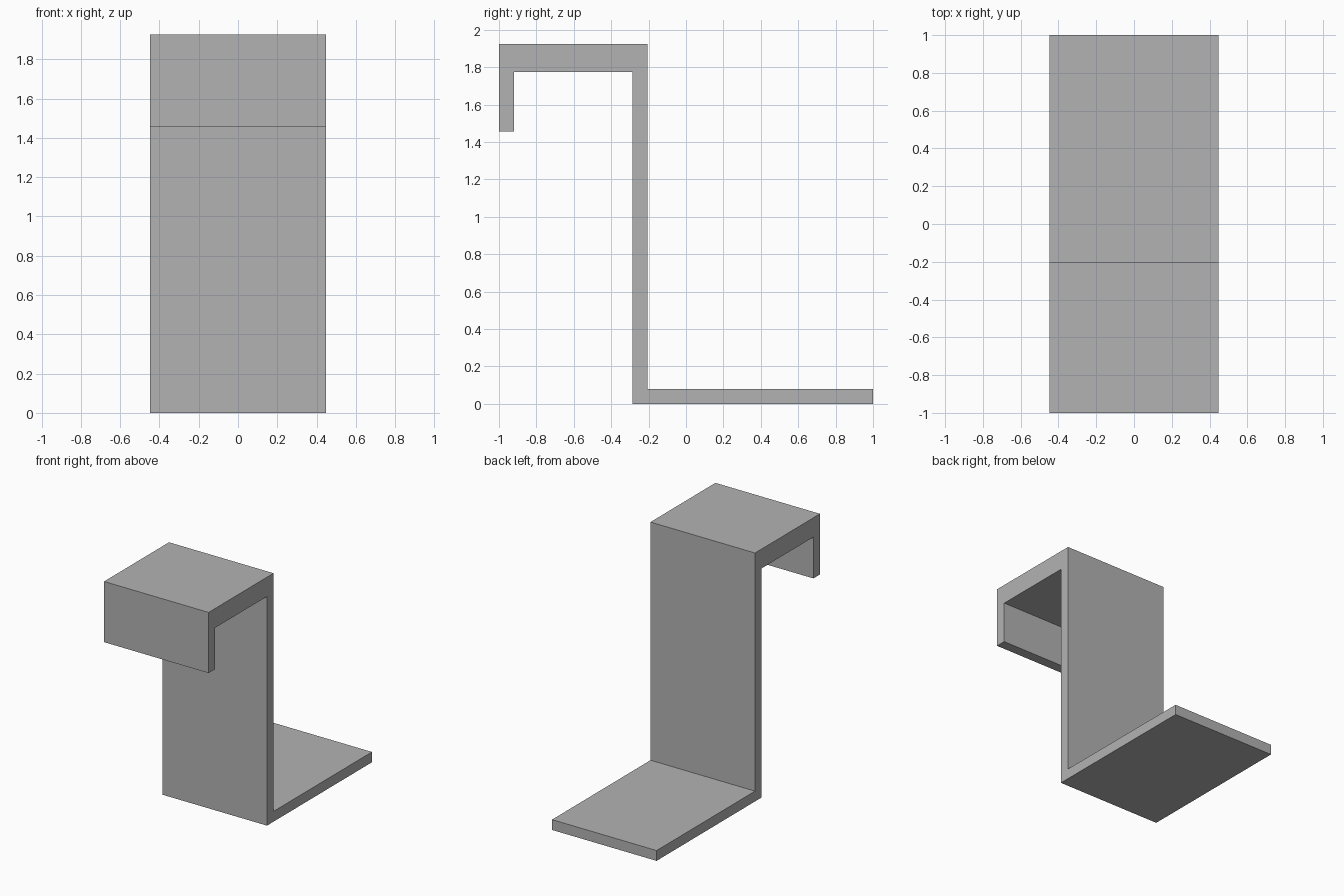
import bpy, bmesh

default = bpy.data.objects.get("Cube")
if default:
    bpy.data.objects.remove(default, do_unlink=True)

WIDTH = 0.896

# Single grey finish
grey = bpy.data.materials.new("plain grey")
grey.use_nodes = True
colour = (0.45, 0.45, 0.45, 1)
grey.diffuse_color = colour
grey.node_tree.nodes["Principled BSDF"].inputs["Base Color"].default_value = colour

# Side outline (y, z): base plate, upright, top shelf and hanging lip
outline = [
    (1, 0), (1, 0.08), (-0.205, 0.08), (-0.205, 1.925), (-1, 1.925),
    (-1, 1.455), (-0.92, 1.455), (-0.92, 1.775), (-0.285, 1.775), (-0.285, 0),
]

# Extrude the outline across the width
bm = bmesh.new()
side = bm.faces.new([bm.verts.new((-WIDTH / 2, y, z)) for y, z in outline])
extruded = bmesh.ops.extrude_face_region(bm, geom=[side])["geom"]
bmesh.ops.translate(bm, vec=(WIDTH, 0, 0),
                    verts=[v for v in extruded if isinstance(v, bmesh.types.BMVert)])
bmesh.ops.recalc_face_normals(bm, faces=bm.faces)

mesh = bpy.data.meshes.new("hook_bracket")
bm.to_mesh(mesh)
bm.free()
mesh.materials.append(grey)
bracket = bpy.data.objects.new("hook_bracket", mesh)
bpy.context.collection.objects.link(bracket)
